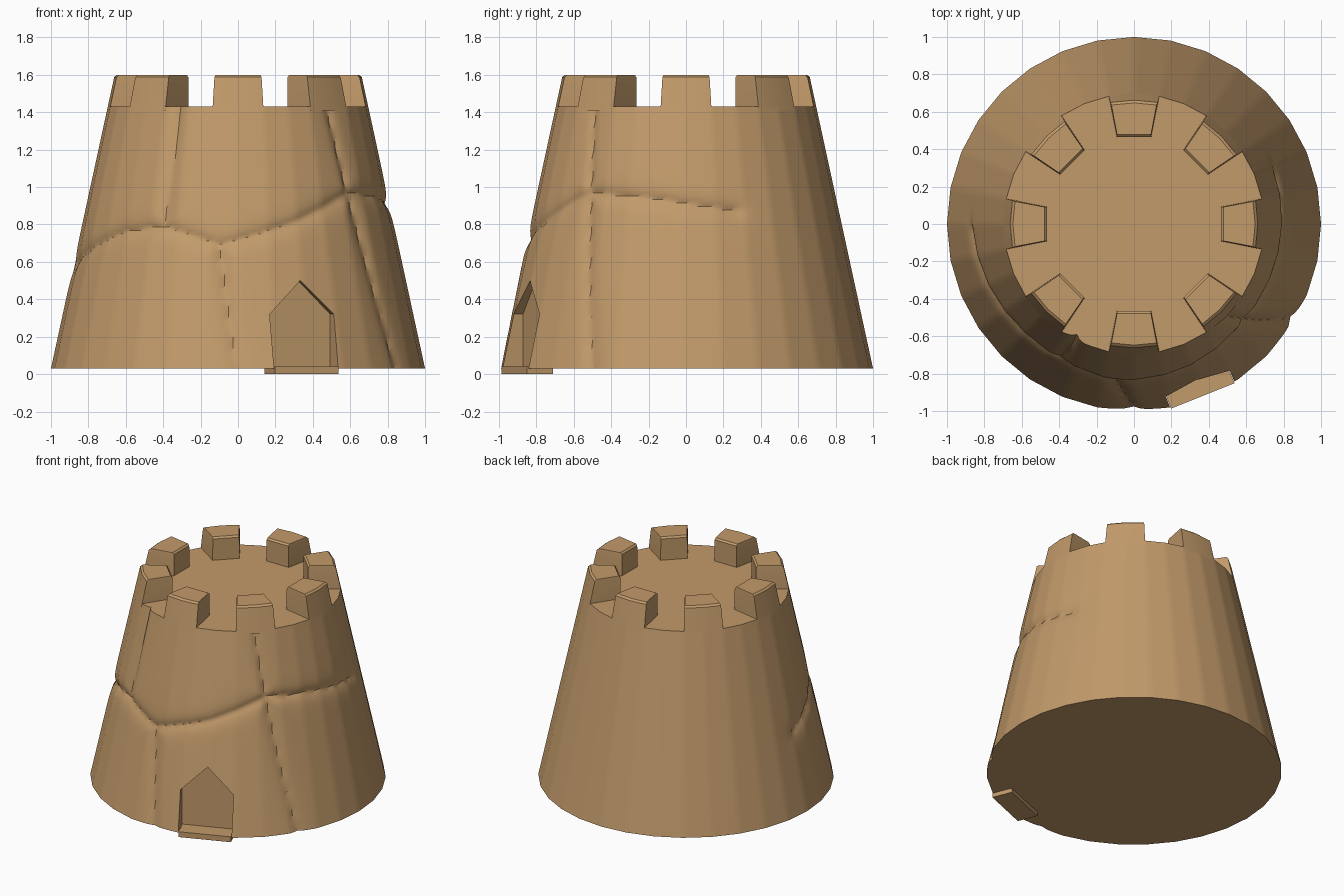
import bpy, bmesh, math
from mathutils import Vector

if "Cube" in bpy.data.objects:
    bpy.data.objects.remove(bpy.data.objects["Cube"])

SIDES, Z0, Z1, ZTOP = 32, 0.03, 1.43, 1.60
sand = bpy.data.materials.new("sand")
sand.diffuse_color = (0.54, 0.325, 0.145, 1)
sand.use_nodes = True
sand.node_tree.nodes["Principled BSDF"].inputs["Base Color"].default_value = sand.diffuse_color


def cone_r(z):
    return 1.0 - (z - Z0) * 0.217


def finish(name, bm, smooth=True):
    bmesh.ops.recalc_face_normals(bm, faces=bm.faces)
    me = bpy.data.meshes.new(name)
    bm.to_mesh(me)
    bm.free()
    ob = bpy.data.objects.new(name, me)
    bpy.context.collection.objects.link(ob)
    me.materials.append(sand)
    if smooth:
        smooth_obj(ob)
    return ob


def smooth_obj(ob):
    bpy.ops.object.select_all(action='DESELECT')
    ob.select_set(True)
    bpy.context.view_layer.objects.active = ob
    bpy.ops.object.shade_smooth_by_angle(angle=math.radians(35))


def polar(r, a, z):
    # angle a is measured from the front (-y) towards +x
    return Vector((r * math.sin(a), -r * math.cos(a), z))


# crack paths as (degrees from front, height)
cracks = [
    [(-88, .58), (-68, .67), (-47, .76), (-28.6, .79), (-6.7, .69),
     (20, .80), (49, .97), (75, .94), (110, .87)],
    [(-28.6, .79), (-27.3, 1.45)],
    [(-6.7, .69), (0, 0)],
    [(49, .97), (59.5, 0)],
    [(49, .97), (44, 1.45)],
]
segments = [(Vector((math.radians(a[0]) * .85, a[1])), Vector((math.radians(b[0]) * .85, b[1])))
            for path in cracks for a, b in zip(path, path[1:])]


def crack_depth(a, z):
    p = Vector((a * .85, z))
    d = 9
    for s, e in segments:
        v = e - s
        t = max(0, min(1, (p - s).dot(v) / v.length_squared))
        d = min(d, (p - s - v * t).length)
    return 0.028 * math.exp(-d / 0.035) if d < .3 else 0


# tower body: tapered 32-sided shell with pressed-in cracks
bm = bmesh.new()
N, ROWS = SIDES * 7, 76
rings = []
step = 2 * math.pi / SIDES
for j in range(ROWS + 1):
    z = Z0 + (Z1 - Z0) * j / ROWS
    ring = []
    for i in range(N):
        a = -math.pi + 2 * math.pi * i / N
        flat = math.cos(step / 2) / math.cos((a % step) - step / 2)
        ring.append(bm.verts.new(polar(cone_r(z) * flat - crack_depth(a, z), a, z)))
    rings.append(ring)
for lo, hi in zip(rings, rings[1:]):
    for i in range(N):
        k = (i + 1) % N
        bm.faces.new((lo[i], lo[k], hi[k], hi[i]))
bm.faces.new(rings[0])
bm.faces.new(rings[-1])
body = finish("tower_body", bm, False)

# doorway: pointed recess cut into the front
DOOR = math.radians(21.8)
tangent = Vector((math.cos(DOOR), math.sin(DOOR), 0))
bm = bmesh.new()
outline = [(-.185, -.1), (.185, -.1), (.185, .32), (0, .5), (-.185, .32)]
back = [bm.verts.new(polar(.865, DOOR, z) + tangent * u) for u, z in outline]
face = bm.faces.new(back)
out = bmesh.ops.extrude_face_region(bm, geom=[face])
bmesh.ops.translate(bm, vec=polar(.3, DOOR, 0),
                    verts=[v for v in out["geom"] if isinstance(v, bmesh.types.BMVert)])
cutter = finish("door_cutter", bm, False)
cutter.hide_render = True
mod = body.modifiers.new("doorway", 'BOOLEAN')
mod.object, mod.operation, mod.solver = cutter, 'DIFFERENCE', 'EXACT'
bpy.context.view_layer.objects.active = body
bpy.ops.object.modifier_apply(modifier="doorway")
bpy.data.objects.remove(cutter)
smooth_obj(body)

# doorstep slab
bm = bmesh.new()
bmesh.ops.create_cube(bm, size=1)
for v in bm.verts:
    u, w, h = v.co
    v.co = polar(.915 + w * .15, DOOR, .02 + h * .04) + tangent * (u * .365)
finish("doorstep", bm)

# battlements: eight wedge blocks, each two tower sides wide
for n in range(8):
    mid = n * math.pi / 4
    bm = bmesh.new()
    levels = []
    for z, shrink in ((Z1 - .02, 0), (ZTOP - .012, .008), (ZTOP, .016)):
        half = step * (1 - shrink * 3)
        soft = .012 if z == ZTOP else 0
        pts = [polar(cone_r(z) - soft, mid + half * t, z) for t in (-1, 0, 1)]
        pts += [polar(.475 + soft, mid + half * t, z) for t in (1, -1)]
        levels.append([bm.verts.new(p) for p in pts])
    for lo, hi in zip(levels, levels[1:]):
        for i in range(5):
            k = (i + 1) % 5
            bm.faces.new((lo[i], lo[k], hi[k], hi[i]))
    bm.faces.new(levels[0])
    bm.faces.new(levels[-1])
    finish("battlement_%d" % (n + 1), bm)
